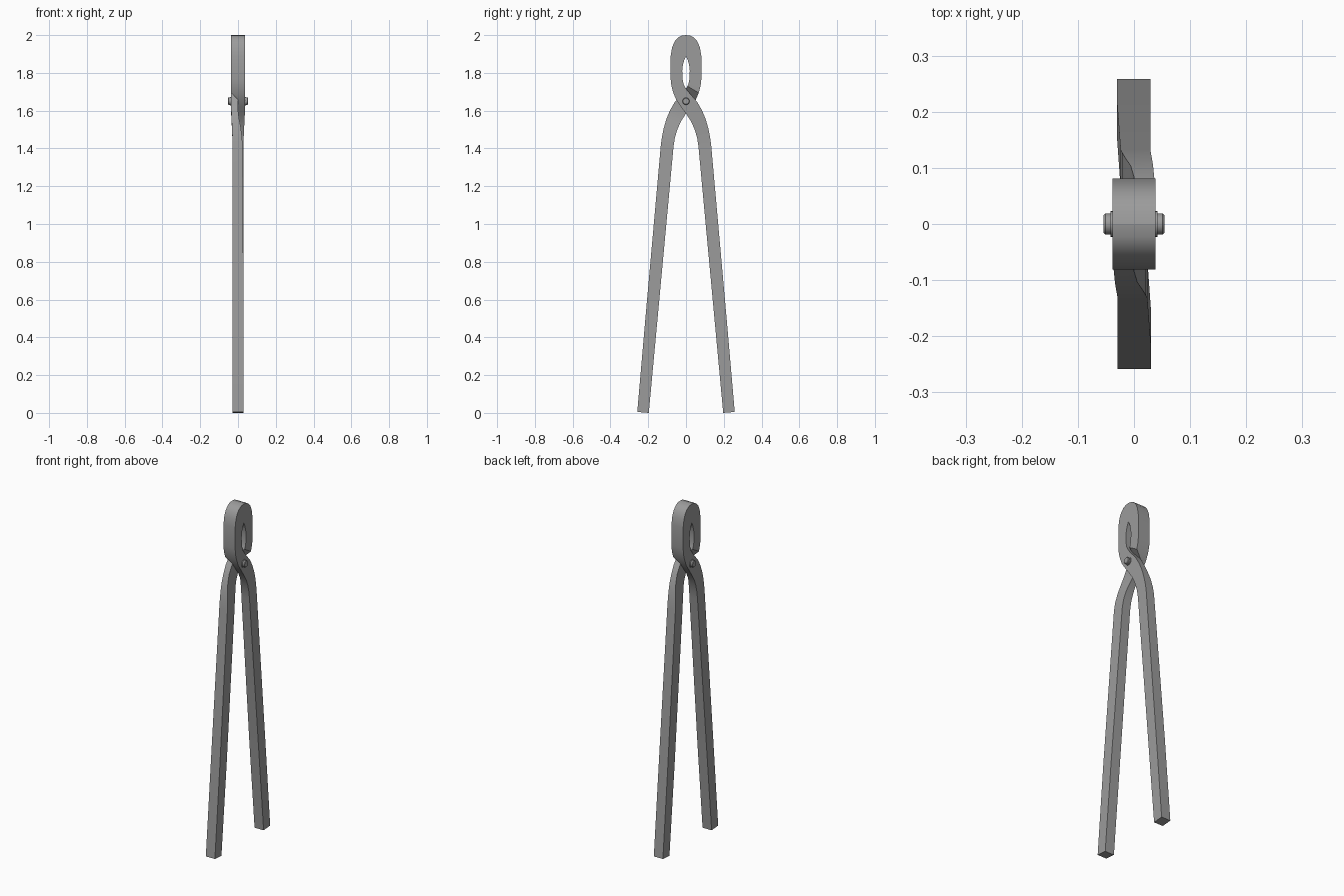
import bpy, bmesh, math

# One arm: stations of (left y, left z, right y, right z, x min, x max), jaw tip to handle end
STATIONS = [
    (0.000, 2.000, 0.000, 1.890, -.038, .038),
    (-.022, 1.997, -.004, 1.880, -.038, .038),
    (-.042, 1.987, -.009, 1.868, -.038, .038),
    (-.060, 1.967, -.014, 1.852, -.038, .038),
    (-.073, 1.937, -.018, 1.832, -.038, .038),
    (-.081, 1.890, -.020, 1.810, -.038, .038),
    (-.081, 1.765, -.018, 1.765, -.038, .038),
    (-.077, 1.730, -.014, 1.745, -.038, .038),
    (-.067, 1.694, -.008, 1.730, -.037, .038),
    (-.052, 1.658, 0.008, 1.706, 0.000, .038),
    (-.025, 1.618, 0.060, 1.645, 0.000, .038),
    (0.003, 1.580, 0.084, 1.603, 0.000, .036),
    (0.028, 1.541, 0.104, 1.556, -.006, .034),
    (0.046, 1.500, 0.117, 1.511, -.015, .032),
    (0.059, 1.455, 0.127, 1.463, -.021, .030),
    (0.066, 1.410, 0.133, 1.420, -.024, .029),
    (0.150, 0.506, 0.214, 0.511, -.030, .029),
    (0.197, 0.000, 0.258, 0.005, -.030, .029),
]
PIVOT_Z = 1.65

# Dark iron
iron = bpy.data.materials.new("dark_iron")
iron.diffuse_color = (0.33, 0.33, 0.33, 1)


def finish(bm, name):
    bmesh.ops.recalc_face_normals(bm, faces=bm.faces)
    me = bpy.data.meshes.new(name)
    bm.to_mesh(me)
    bm.free()
    me.materials.append(iron)
    ob = bpy.data.objects.new(name, me)
    bpy.context.collection.objects.link(ob)
    bpy.ops.object.select_all(action='DESELECT')
    ob.select_set(True)
    bpy.context.view_layer.objects.active = ob
    bpy.ops.object.shade_smooth_by_angle(angle=math.radians(25))


# Bridge a list of vertex rings and cap both ends
def loft(bm, rings):
    n = len(rings[0])
    for p, q in zip(rings, rings[1:]):
        for i in range(n):
            j = (i + 1) % n
            bm.faces.new((p[i], p[j], q[j], q[i]))
    bm.faces.new(rings[0])
    bm.faces.new(rings[-1])


# Loft the arm; s = -1 turns it half round the vertical axis
def arm(name, s):
    bm = bmesh.new()
    loft(bm, [[bm.verts.new((s * x, s * y, z)) for x, y, z in
               ((a, ly, lz), (b, ly, lz), (b, ry, rz), (a, ry, rz))]
              for ly, lz, ry, rz, a, b in STATIONS])
    finish(bm, name)


arm("right_arm", 1)
arm("left_arm", -1)

# Stepped pivot rivet lathed around the x axis
bm = bmesh.new()
N = 20
half = ((.036, .023), (.042, .023), (.042, .019), (.051, .019), (.054, .016))
profile = [(-x, r) for x, r in reversed(half)] + list(half)
loft(bm, [[bm.verts.new((x, r * math.cos(t * math.tau / N), PIVOT_Z + r * math.sin(t * math.tau / N)))
           for t in range(N)] for x, r in profile])
finish(bm, "pivot_rivet")
